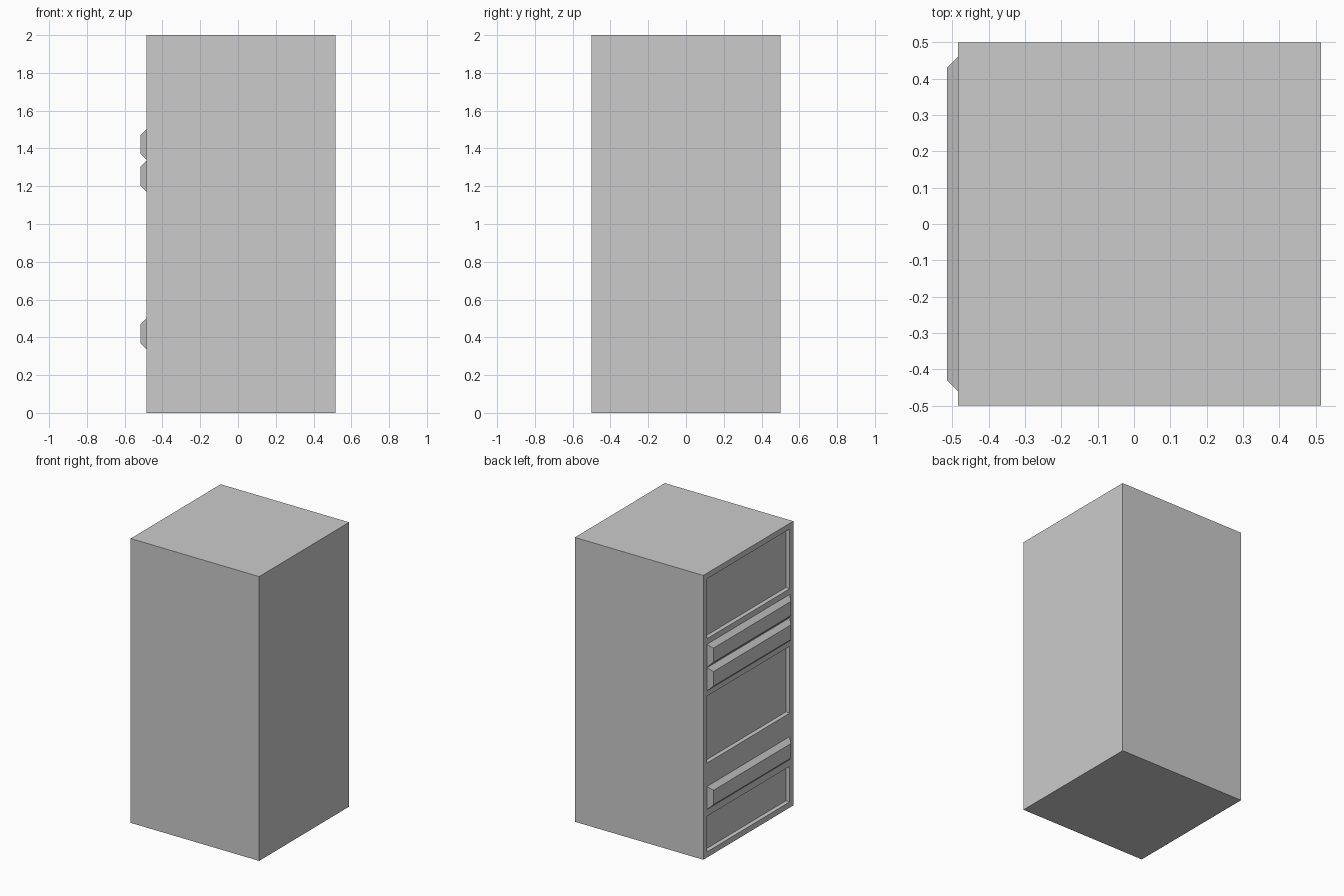
import bpy, bmesh
from mathutils import Vector

old = bpy.data.objects.get("Cube")
if old:
    bpy.data.objects.remove(old, do_unlink=True)

# Single painted grey
grey = bpy.data.materials.new("plain grey")
grey.use_nodes = True
grey.diffuse_color = (0.6, 0.6, 0.6, 1)
grey.node_tree.nodes["Principled BSDF"].inputs["Base Color"].default_value = (0.6, 0.6, 0.6, 1)

FACE_X, BACK_X = -0.485, 0.515   # panelled face and plain face opposite
DEPTH = 0.03                     # recess depth and rail projection
EDGE = 0.46                      # half width of panels and rails


def new_box(lo, hi):
    """Return a bmesh box between two corners."""
    bm = bmesh.new()
    bmesh.ops.create_cube(bm, size=1)
    lo, hi = Vector(lo), Vector(hi)
    for v in bm.verts:
        v.co = (lo + hi) / 2 + v.co * (hi - lo)
    return bm


def finish(bm, name):
    bmesh.ops.recalc_face_normals(bm, faces=bm.faces)
    mesh = bpy.data.meshes.new(name)
    bm.to_mesh(mesh)
    bm.free()
    mesh.materials.append(grey)
    obj = bpy.data.objects.new(name, mesh)
    bpy.context.collection.objects.link(obj)
    return obj


# Cabinet body: cut the panel outlines, then push those faces inward
panels = [(0.04, 0.29), (0.665, 1.135), (1.54, 1.96)]
body = new_box((FACE_X, -0.5, 0), (BACK_X, 0.5, 2))
cuts = [((0, y, 0), (0, 1, 0)) for y in (-EDGE, EDGE)]
cuts += [((0, 0, z), (0, 0, 1)) for span in panels for z in span]
for point, normal in cuts:
    bmesh.ops.bisect_plane(body, geom=body.verts[:] + body.edges[:] + body.faces[:],
                           plane_co=point, plane_no=normal)


def is_panel(face):
    c = face.calc_center_median()
    return (abs(c.x - FACE_X) < 0.001 and abs(c.y) < EDGE
            and any(a < c.z < b for a, b in panels))


recess = bmesh.ops.extrude_discrete_faces(body, faces=[f for f in body.faces if is_panel(f)])
for face in recess["faces"]:
    bmesh.ops.translate(body, verts=face.verts, vec=(DEPTH, 0, 0))
bmesh.ops.dissolve_limit(body, angle_limit=0.01, verts=body.verts[:], edges=body.edges[:])
finish(body, "cabinet_body")

# Chamfered rails standing out from the panelled face
rails = {"upper_rail": (1.34, 1.5), "middle_rail": (1.172, 1.335), "lower_rail": (0.338, 0.5)}
for name, (bottom, top) in rails.items():
    rail = new_box((FACE_X - DEPTH, -EDGE, bottom), (FACE_X, EDGE, top))
    mid = (bottom + top) / 2
    for v in rail.verts:
        if v.co.x < FACE_X - DEPTH / 2:
            v.co.y -= DEPTH if v.co.y > 0 else -DEPTH
            v.co.z -= DEPTH if v.co.z > mid else -DEPTH
    # Leave the hidden side against the body open
    hidden = [f for f in rail.faces if all(v.co.x > FACE_X - DEPTH / 2 for v in f.verts)]
    bmesh.ops.recalc_face_normals(rail, faces=rail.faces)
    bmesh.ops.delete(rail, geom=hidden, context="FACES_ONLY")
    finish(rail, name)
